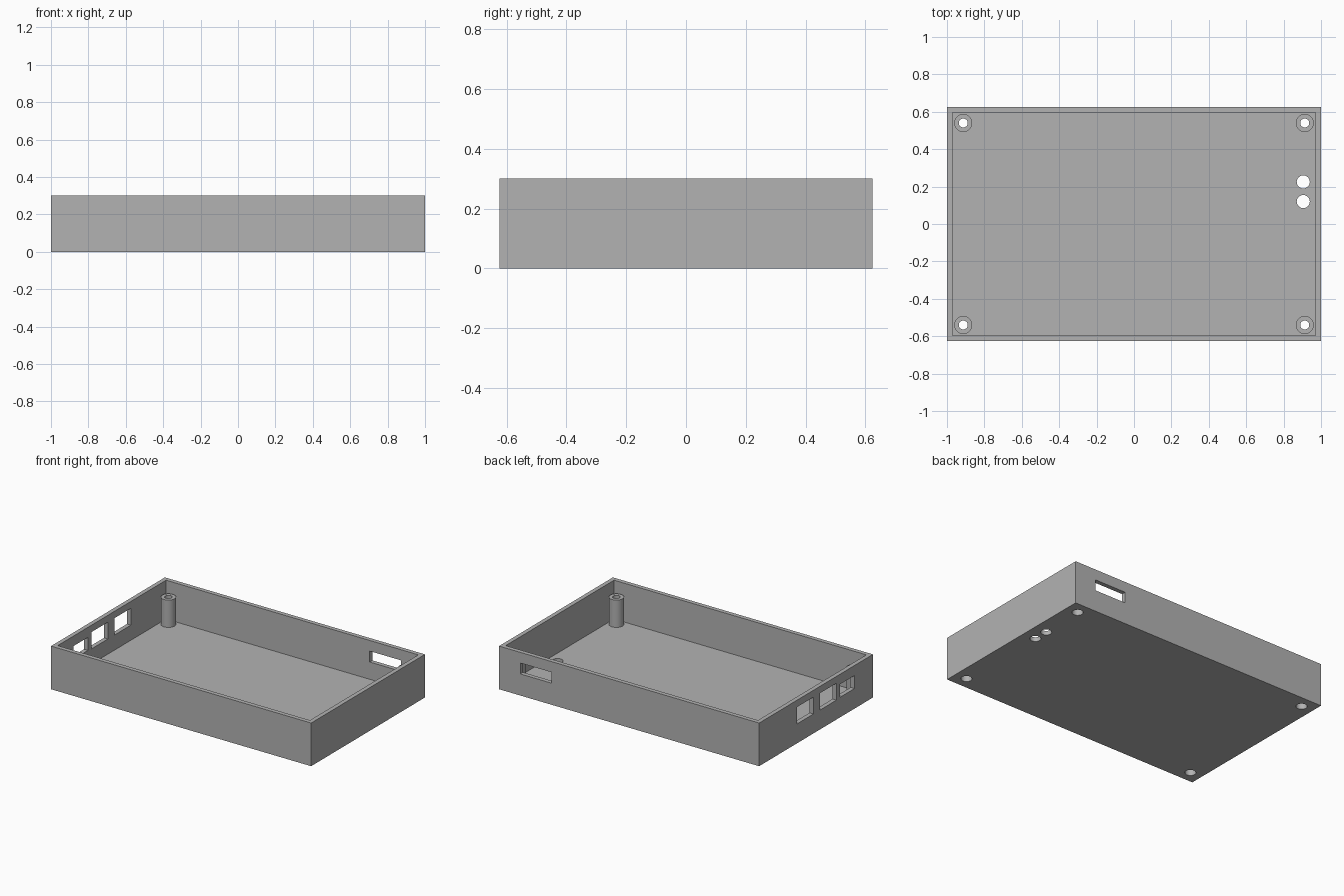
import bpy
import bmesh
import math
from mathutils import Matrix, Vector

if "Cube" in bpy.data.objects:
    bpy.data.objects.remove(bpy.data.objects["Cube"], do_unlink=True)

HALF_X, HALF_Y, HEIGHT, WALL = 1.0, 0.625, 0.3, 0.03
POST_X, POST_Y, POST_TOP = 0.913, 0.54, 0.22
POST_R, SCREW_R, HEAD_R, HEAD_TOP = 0.048, 0.024, 0.035, 0.1
SEGMENTS = 32

grey = bpy.data.materials.new("plain_grey")
grey.use_nodes = True
grey.diffuse_color = (0.45, 0.45, 0.45, 1)
grey.node_tree.nodes["Principled BSDF"].inputs["Base Color"].default_value = grey.diffuse_color


def add_object(name, bm):
    mesh = bpy.data.meshes.new(name)
    bmesh.ops.recalc_face_normals(bm, faces=bm.faces)
    bm.to_mesh(mesh)
    bm.free()
    mesh.materials.append(grey)
    obj = bpy.data.objects.new(name, mesh)
    bpy.context.collection.objects.link(obj)
    return obj


def add_box(bm, low, high):
    low, high = Vector(low), Vector(high)
    matrix = Matrix.Translation((low + high) / 2) @ Matrix.Diagonal((*(high - low), 1))
    bmesh.ops.create_cube(bm, size=1, matrix=matrix)


def add_hole(bm, x, y, radius):
    bmesh.ops.create_cone(bm, cap_ends=True, segments=SEGMENTS, radius1=radius, radius2=radius,
                          depth=0.2, matrix=Matrix.Translation((x, y, 0)))


def select_only(obj):
    bpy.ops.object.select_all(action="DESELECT")
    obj.select_set(True)
    bpy.context.view_layer.objects.active = obj


def cut(target, bm):
    cutter = add_object("cutter", bm)
    cutter.hide_render = True
    select_only(target)
    mod = target.modifiers.new("cut", "BOOLEAN")
    mod.operation = "DIFFERENCE"
    mod.solver = "EXACT"
    mod.object = cutter
    bpy.ops.object.modifier_apply(modifier=mod.name)
    bpy.data.objects.remove(cutter, do_unlink=True)


def smooth(obj):
    select_only(obj)
    bpy.ops.object.shade_smooth_by_angle(angle=math.radians(30))


# Open tray: solid block with its cavity removed
bm = bmesh.new()
add_box(bm, (-HALF_X, -HALF_Y, 0), (HALF_X, HALF_Y, HEIGHT))
tray = add_object("case_tray", bm)
bm = bmesh.new()
add_box(bm, (WALL - HALF_X, WALL - HALF_Y, WALL), (HALF_X - WALL, HALF_Y - WALL, HEIGHT + 0.1))
cut(tray, bm)

# Port openings in the end wall and the back wall
bm = bmesh.new()
for y_low, y_high, z_low, z_high in ((0.028, 0.209, 0.135, 0.252),
                                     (-0.224, -0.043, 0.135, 0.252),
                                     (-0.422, -0.263, 0.14, 0.23)):
    add_box(bm, (-HALF_X - 0.05, y_low, z_low), (-HALF_X + 0.05, y_high, z_high))
add_box(bm, (0.596, HALF_Y - 0.05, 0.15), (0.837, HALF_Y + 0.05, 0.226))
cut(tray, bm)

# Screw recesses and the pair of cable holes in the floor
corners = [(sx * POST_X, sy * POST_Y) for sx in (-1, 1) for sy in (-1, 1)]
bm = bmesh.new()
for x, y in corners:
    add_hole(bm, x, y, HEAD_R)
for y in (0.12, 0.225):
    add_hole(bm, 0.905, y, 0.035)
cut(tray, bm)
smooth(tray)

# Hollow corner posts, turned from one stepped profile
profile = [(POST_R, WALL), (POST_R, POST_TOP), (SCREW_R, POST_TOP),
           (SCREW_R, HEAD_TOP), (HEAD_R, HEAD_TOP), (HEAD_R, WALL)]
for (x, y), place in zip(corners, ("front_right", "back_right", "front_left", "back_left")):
    bm = bmesh.new()
    verts = [bm.verts.new((r, 0, z)) for r, z in profile]
    edges = [bm.edges.new(pair) for pair in zip(verts, verts[1:])]
    bmesh.ops.spin(bm, geom=verts + edges, axis=(0, 0, 1), cent=(0, 0, 0),
                   angle=math.tau, steps=SEGMENTS, use_merge=True)
    bmesh.ops.remove_doubles(bm, verts=bm.verts, dist=0.0001)
    # Close the foot so the post is a solid ring
    bmesh.ops.bridge_loops(bm, edges=[e for e in bm.edges if e.is_boundary])
    post = add_object("screw_post_" + place, bm)
    post.location = (x, y, 0)
    smooth(post)
